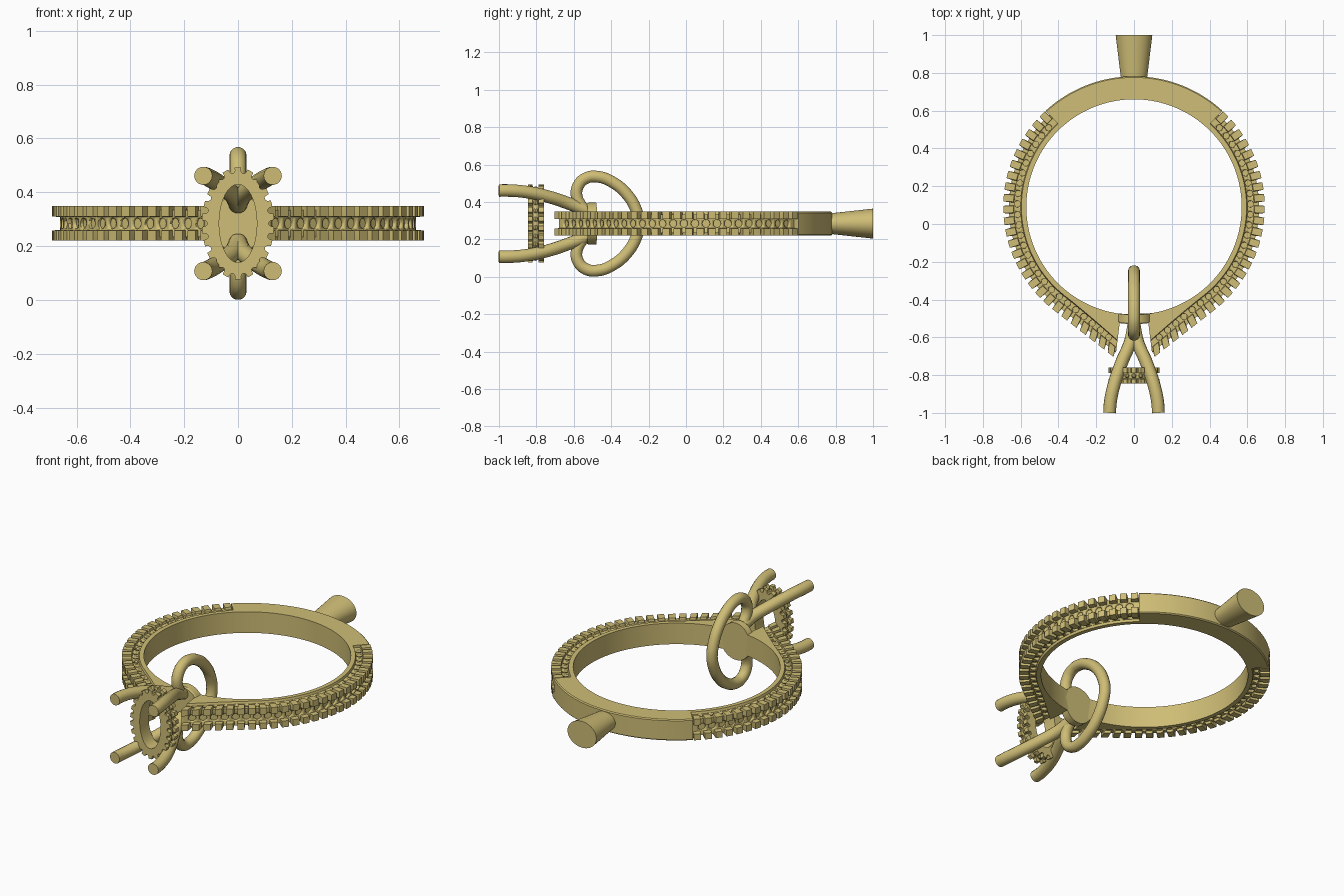
import bpy, bmesh
from math import sin, cos, pi, radians, atan, atan2
from mathutils import Vector, Matrix

if "Cube" in bpy.data.objects:
    bpy.data.objects.remove(bpy.data.objects["Cube"])

CY, CZ = 0.09, 0.284            # finger hole centre and mid height
R_IN, R_OUT, H = 0.57, 0.692, 0.064
gold = bpy.data.materials.new("gold")
gold.diffuse_color = (0.62, 0.51, 0.18, 1)
gold.use_nodes = True
gold.node_tree.nodes["Principled BSDF"].inputs["Base Color"].default_value = gold.diffuse_color


def add(name, bm, angle=30):
    bmesh.ops.recalc_face_normals(bm, faces=bm.faces)
    me = bpy.data.meshes.new(name)
    bm.to_mesh(me)
    bm.free()
    ob = bpy.data.objects.new(name, me)
    bpy.context.collection.objects.link(ob)
    me.materials.append(gold)
    bpy.ops.object.select_all(action='DESELECT')
    ob.select_set(True)
    bpy.context.view_layer.objects.active = ob
    bpy.ops.object.shade_smooth_by_angle(angle=radians(angle))
    return ob


def loft(name, rings, closed=False):
    bm = bmesh.new()
    vs = [[bm.verts.new(p) for p in r] for r in rings]
    n = len(rings[0])
    for i in range(len(vs) if closed else len(vs) - 1):
        a, b = vs[i], vs[(i + 1) % len(vs)]
        for j in range(n):
            k = (j + 1) % n
            bm.faces.new((a[j], a[k], b[k], b[j]))
    if not closed:
        bm.faces.new(vs[0])
        bm.faces.new(vs[-1])
    return add(name, bm)


def polar(r, t, h):
    return Vector((r * cos(t), CY + r * sin(t), CZ + h))


def tube(name, pts, rad):
    # wire along a smooth curve, turned into a mesh
    cu = bpy.data.curves.new(name, 'CURVE')
    cu.dimensions = '3D'
    cu.bevel_depth, cu.bevel_resolution, cu.resolution_u = rad, 5, 8
    cu.use_fill_caps = True
    sp = cu.splines.new('BEZIER')
    sp.bezier_points.add(len(pts) - 1)
    for b, p in zip(sp.bezier_points, pts):
        b.co = p
        b.handle_left_type = b.handle_right_type = 'AUTO'
    tmp = bpy.data.objects.new(name, cu)
    bpy.context.collection.objects.link(tmp)
    bm = bmesh.new()
    bm.from_mesh(tmp.evaluated_get(bpy.context.evaluated_depsgraph_get()).to_mesh())
    bpy.data.objects.remove(tmp)
    bmesh.ops.remove_doubles(bm, verts=bm.verts, dist=1e-5)
    return add(name, bm, 40)


# plain back of the band
rings = []
for i in range(41):
    t = radians(47.5 + 85 * i / 40)
    c = 0.006
    sec = [(R_IN, -H), (R_OUT - c, -H), (R_OUT, -H + c), (R_OUT, H - c), (R_OUT - c, H), (R_IN, H)]
    rings.append([polar(r, t, h) for r, h in sec])
loft("plain_band", rings)

# stone-set shoulders: straight tangent run towards the head after T0
START, T0, TEETH = radians(48), radians(-52), 26
TOTAL = START - T0 + 0.6


def station(s):
    t = START - s
    if t >= T0:
        return t, R_OUT
    a = atan(T0 - t)
    return T0 - a, R_OUT / cos(a)


def section(t, R, tooth):
    d = 0 if tooth else 0.03
    top = H if tooth else 0.05
    half = [(R_IN, H), (R - 0.096, H), (R - 0.092, 0.05), (R - 0.057, 0.05),
            (R - 0.054, top), (R - d, top), (R - d, 0.026), (R - 0.031, 0.024)]
    full = half + [(r, -h) for r, h in reversed(half)]
    return [polar(r, t, h) for r, h in full]


step = TOTAL / TEETH
for side, sx in (("right", 1), ("left", -1)):
    rings = []
    for i in range(TEETH):
        for f, tooth in ((0.0, 0), (0.14, 0), (0.19, 1), (0.5, 1), (0.81, 1), (0.86, 0)):
            rings.append(section(*station((i + f) * step), tooth))
    rings.append(section(*station(TOTAL), 0))
    for r in rings:
        for p in r:
            p.x *= sx
    band = loft(side + "_stone_band", rings)
    # round stone seats on the outer, upper and lower rows
    bm = bmesh.new()
    for i in range(TEETH - 1):
        t, R = station((i + 1) * step)
        nt = max(t, T0)
        out = Vector((cos(nt), sin(nt), 0))
        for base, ax in ((polar(R - 0.03, t, 0), out),
                         (polar(R - 0.075, t, 0.05), Vector((0, 0, 1))),
                         (polar(R - 0.075, t, -0.05), Vector((0, 0, -1)))):
            base, ax = base.copy(), ax.copy()
            base.x *= sx
            ax.x *= sx
            m = Matrix.Translation(base) @ ax.to_track_quat('Z', 'Y').to_matrix().to_4x4()
            rad = 0.021 if ax.z == 0 else 0.0165
            bmesh.ops.create_cone(bm, cap_ends=True, segments=12, radius1=rad,
                                  radius2=rad, depth=0.026, matrix=m)
    cutter = add(side + "_seat_cutter", bm)
    cutter.hide_render = True
    mod = band.modifiers.new("seats", 'BOOLEAN')
    mod.operation, mod.solver, mod.object = 'DIFFERENCE', 'EXACT', cutter
    bpy.context.view_layer.objects.active = band
    bpy.ops.object.modifier_apply(modifier=mod.name)
    bpy.data.objects.remove(cutter)

# sprue cone at the back
rings = []
for y, rx, rz in ((0.68, 0.058, 0.045), (1.0, 0.097, 0.08)):
    rings.append([Vector((rx * cos(a), y, CZ + rz * sin(a)))
                  for a in [2 * pi * k / 40 for k in range(40)]])
loft("sprue", rings)

# round base plate under the head, curved to the finger hole
rings = []
for y, s in ((-0.53, 0.95), (-0.522, 1), (-0.48, 1)):
    rings.append([Vector((0.1 * s * cos(a), y + 0.8 * (0.1 * cos(a)) ** 2, CZ + 0.112 * s * sin(a)))
                  for a in [2 * pi * k / 40 for k in range(40)]])
loft("head_base", rings)

# oval halo: two notched rims around a recessed middle with beads
A, B, NOTCH = 0.134, 0.208, 22


def halo_ring(a, tooth):
    c, s = cos(a), sin(a)
    n = Vector((c / A, 0, s / B)).normalized()
    outer = Vector((A * c, 0, CZ + B * s))
    inner = Vector((0.07 * c, 0, CZ + 0.145 * s))
    rim = outer - n * 0.02 * (1 - tooth)
    mid = outer - n * 0.022
    sec = [(inner, -0.76), (rim, -0.76), (rim, -0.788), (mid, -0.79),
           (mid, -0.818), (rim, -0.82), (rim, -0.845), (inner, -0.845)]
    return [Vector((p.x, y, p.z)) for p, y in sec]


# even spacing along the ellipse
fine = [2 * pi * k / 2000 for k in range(2001)]
lens = [0]
for a, b in zip(fine, fine[1:]):
    lens.append(lens[-1] + (Vector((A * cos(a), B * sin(a))) - Vector((A * cos(b), B * sin(b)))).length)


def even(f):
    target = f * lens[-1]
    return fine[next(i for i, l in enumerate(lens) if l >= target)]


rings = []
for i in range(NOTCH):
    for f, tooth in ((0.0, 0), (0.13, 0.1), (0.22, 0.4), (0.26, 1), (0.5, 1), (0.74, 1), (0.78, 0.4), (0.87, 0.1)):
        rings.append(halo_ring(even((i + f) / NOTCH), tooth))
loft("oval_halo", rings, closed=True)

bm = bmesh.new()
for i in range(NOTCH):
    a = even((i + 0.5) / NOTCH)
    n = Vector((cos(a) / A, 0, sin(a) / B)).normalized()
    p = Vector((A * cos(a), -0.804, CZ + B * sin(a))) - n * 0.022
    bmesh.ops.create_uvsphere(bm, u_segments=8, v_segments=6, radius=0.013, matrix=Matrix.Translation(p))
add("halo_beads", bm)

# four long prongs, splitting in pairs
prong = [(0, -0.53, 0.07), (0.018, -0.62, 0.105), (0.068, -0.74, 0.145),
         (0.108, -0.86, 0.17), (0.126, -0.95, 0.177), (0.129, -1.0, 0.177)]
for sz, v in ((1, "upper"), (-1, "lower")):
    for sx, h in ((1, "right"), (-1, "left")):
        tube(f"{v}_{h}_prong", [(sx * x, y, CZ + sz * z) for x, y, z in prong], 0.034)

# wire loop through the base
half = [(-0.545, 0.07), (-0.585, 0.15), (-0.575, 0.205), (-0.535, 0.243), (-0.475, 0.251),
        (-0.39, 0.22), (-0.31, 0.15), (-0.265, 0.07)]
path = half + [(-0.25, 0)] + [(y, -z) for y, z in reversed(half)]
tube("wire_loop", [(0, y, CZ + z) for y, z in path], 0.032)
